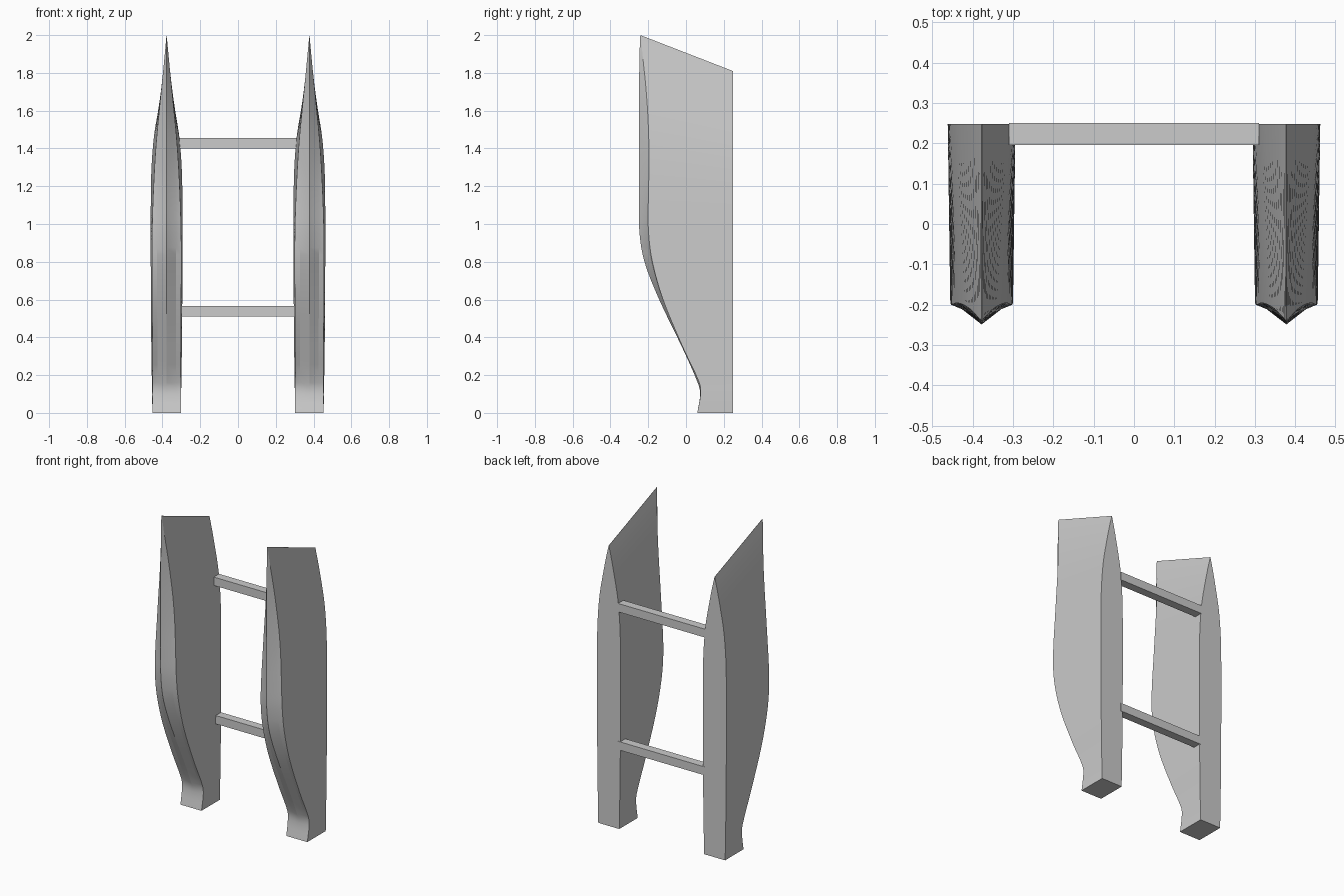
import bpy, bmesh

if "Cube" in bpy.data.objects:
    bpy.data.objects.remove(bpy.data.objects["Cube"])

# Hull stations: z, deck half width, chine half width, chine y, keel y
STATIONS = [
    (0.00, .075, .075, .060, .060),
    (0.10, .077, .076, .077, .075),
    (0.16, .078, .075, .070, .062),
    (0.35, .081, .075, -.018, -.022),
    (0.60, .083, .077, -.122, -.142),
    (0.80, .084, .078, -.178, -.220),
    (0.95, .084, .077, -.198, -.246),
    (1.10, .084, .073, -.200, -.249),
    (1.30, .082, .064, -.196, -.249),
    (1.45, .076, .054, -.197, -.249),
    (1.60, .064, .040, -.203, -.249),
    (1.75, .043, .025, -.214, -.248),
    (1.90, .019, .010, -.230, -.246),
    (2.00, .0006, .0006, -.238, -.242),
]
DECK_Y, HULL_X, RAKE, STEPS = 0.248, 0.378, 0.19, 4


def smooth_stations():
    out = []
    n = len(STATIONS)
    for i in range(n - 1):
        p0, p1, p2, p3 = (STATIONS[max(0, min(n - 1, i + k))] for k in (-1, 0, 1, 2))
        for s in range(STEPS):
            t = s / STEPS
            row = [p1[0] + (p2[0] - p1[0]) * t]
            h = p2[0] - p1[0]
            for k in range(1, 5):
                m1 = (p2[k] - p0[k]) / (p2[0] - p0[0]) * h
                m2 = (p3[k] - p1[k]) / (p3[0] - p1[0]) * h
                row.append((2*t**3 - 3*t**2 + 1) * p1[k] + (t**3 - 2*t**2 + t) * m1
                           + (3*t**2 - 2*t**3) * p2[k] + (t**3 - t**2) * m2)
            out.append(row)
    return out + [list(STATIONS[-1])]


def activate(obj):
    bpy.ops.object.select_all(action='DESELECT')
    obj.select_set(True)
    bpy.context.view_layer.objects.active = obj


def make_hull(name, cx):
    bm = bmesh.new()
    rings = []
    for z, wd, wc, yc, yk in smooth_stations():
        # slight hollow between chine and keel, fading in from the transom
        hollow = 0.008 * min(1, max(0, (z - 0.1) / 0.1)) * min(1, max(0, (1.5 - z) / 0.6))
        xm, ym = wc * 0.65, yc * 0.65 + yk * 0.35 + hollow
        half = [(wd, DECK_Y), (wc, yc), (xm, ym)]
        pts = half + [(0, yk)] + [(-x, y) for x, y in reversed(half)]
        rake = RAKE * max(0, z - 1.0)
        rings.append([bm.verts.new((cx + x, y, z - rake * (y + 0.242) / 0.49))
                      for x, y in pts])
    for a, b in zip(rings, rings[1:]):
        for i in range(7):
            j = (i + 1) % 7
            bm.faces.new((a[i], a[j], b[j], b[i]))
    bm.faces.new(rings[0])
    bm.faces.new(rings[-1])
    bmesh.ops.recalc_face_normals(bm, faces=bm.faces)
    me = bpy.data.meshes.new(name)
    bm.to_mesh(me)
    bm.free()
    obj = bpy.data.objects.new(name, me)
    bpy.context.collection.objects.link(obj)
    activate(obj)
    bpy.ops.object.shade_smooth_by_angle(angle=0.35)


# Two matching hulls
make_hull("left_hull", -HULL_X)
make_hull("right_hull", HULL_X)

# Cross beams flush with the decks
for name, z in (("aft_beam", 0.538), ("forward_beam", 1.428)):
    bpy.ops.mesh.primitive_cube_add(size=1, location=(0, 0.223, z))
    beam = bpy.context.object
    beam.name = name
    beam.scale = (0.62, 0.054, 0.054)
    bpy.ops.object.transform_apply(location=False, rotation=False, scale=True)
